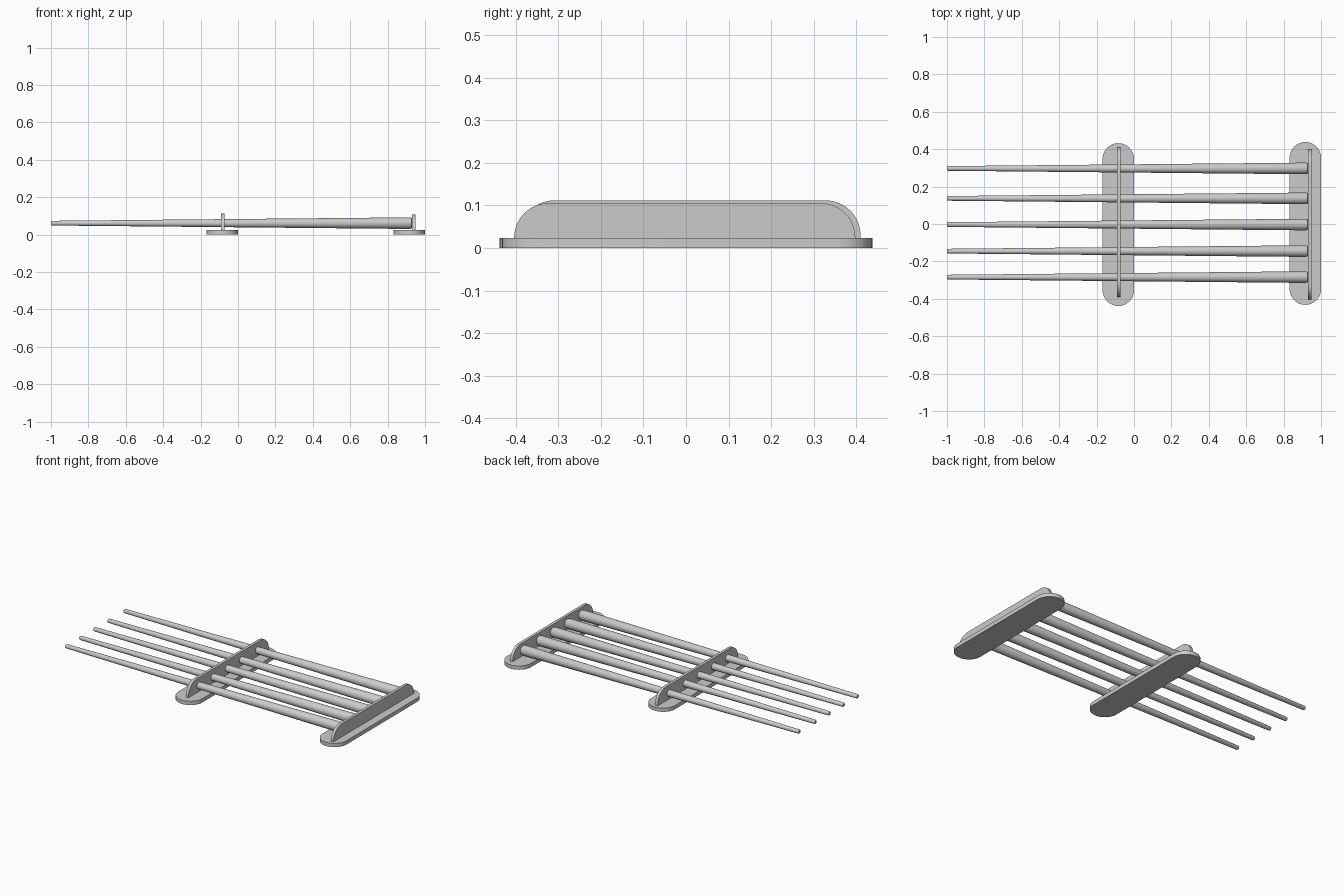
import bpy, bmesh, math
from mathutils import Vector

if "Cube" in bpy.data.objects:
    bpy.data.objects.remove(bpy.data.objects["Cube"])

grey = bpy.data.materials.new("plain grey")
grey.diffuse_color = (0.6, 0.6, 0.6, 1)
grey.use_nodes = True
grey.node_tree.nodes["Principled BSDF"].inputs["Base Color"].default_value = grey.diffuse_color


def finish(bm, name):
    bmesh.ops.recalc_face_normals(bm, faces=bm.faces)
    mesh = bpy.data.meshes.new(name)
    bm.to_mesh(mesh)
    bm.free()
    mesh.materials.append(grey)
    ob = bpy.data.objects.new(name, mesh)
    bpy.context.collection.objects.link(ob)
    bpy.ops.object.select_all(action='DESELECT')
    bpy.context.view_layer.objects.active = ob
    ob.select_set(True)
    bpy.ops.object.shade_smooth_by_angle(angle=math.radians(35))
    return ob


def prism(name, outline, offset):
    """Extrude a closed 3D outline along an offset vector."""
    bm = bmesh.new()
    face = bm.faces.new([bm.verts.new(p) for p in outline])
    new = bmesh.ops.extrude_face_region(bm, geom=[face])["geom"]
    bmesh.ops.translate(bm, vec=Vector(offset),
                        verts=[v for v in new if isinstance(v, bmesh.types.BMVert)])
    return finish(bm, name)


def arc(cx, cy, r, a0, a1, n):
    return [(cx + r * math.cos(math.radians(a0 + (a1 - a0) * i / n)),
             cy + r * math.sin(math.radians(a0 + (a1 - a0) * i / n))) for i in range(n + 1)]


def base(name, cx, cy):
    # stadium-shaped foot
    r, half = 0.084, 0.435
    pts = arc(cx, cy + half - r, r, 0, 180, 24) + arc(cx, cy - half + r, r, 180, 360, 24)
    prism(name, [(x, y, 0) for x, y in pts], (0, 0, 0.024))


def plate(name, cx, y0, y1, z0, z1):
    # thin upright with quarter-round upper corners
    r, t = 0.082, 0.018
    pts = [(y0, z0), (y1, z0)] + arc(y1 - r, z1 - r, r, 0, 90, 12) + arc(y0 + r, z1 - r, r, 90, 180, 12)
    prism(name, [(cx - t / 2, y, z) for y, z in pts], (t, 0, 0))


def rod(name, y):
    # tapered round rod with softened ends
    x0, x1, r0, r1, z, n = -1.0, 0.932, 0.0125, 0.031, 0.061, 32
    profile = [(x0, r0 * 0.7), (x0 + 0.002, r0 * 0.9), (x0 + 0.006, r0),
               (x1 - 0.014, r1), (x1 - 0.004, r1 * 0.9), (x1, r1 * 0.7)]
    bm = bmesh.new()
    rings = [[bm.verts.new((x, y + r * math.cos(2 * math.pi * i / n), z + r * math.sin(2 * math.pi * i / n)))
              for i in range(n)] for x, r in profile]
    for a, b in zip(rings, rings[1:]):
        for i in range(n):
            bm.faces.new((a[i], a[(i + 1) % n], b[(i + 1) % n], b[i]))
    bm.faces.new(rings[0])
    bm.faces.new(rings[-1])
    finish(bm, name)


# Middle support and end support
base("middle_base", -0.084, -0.003)
plate("middle_upright", -0.081, -0.391, 0.410, 0.024, 0.112)
base("end_base", 0.916, 0.003)
plate("end_upright", 0.939, -0.404, 0.398, 0.02, 0.106)

# Five rods
for k, y in enumerate((-0.284, -0.145, -0.003, 0.137, 0.297)):
    rod(f"rod_{k + 1}", y)
